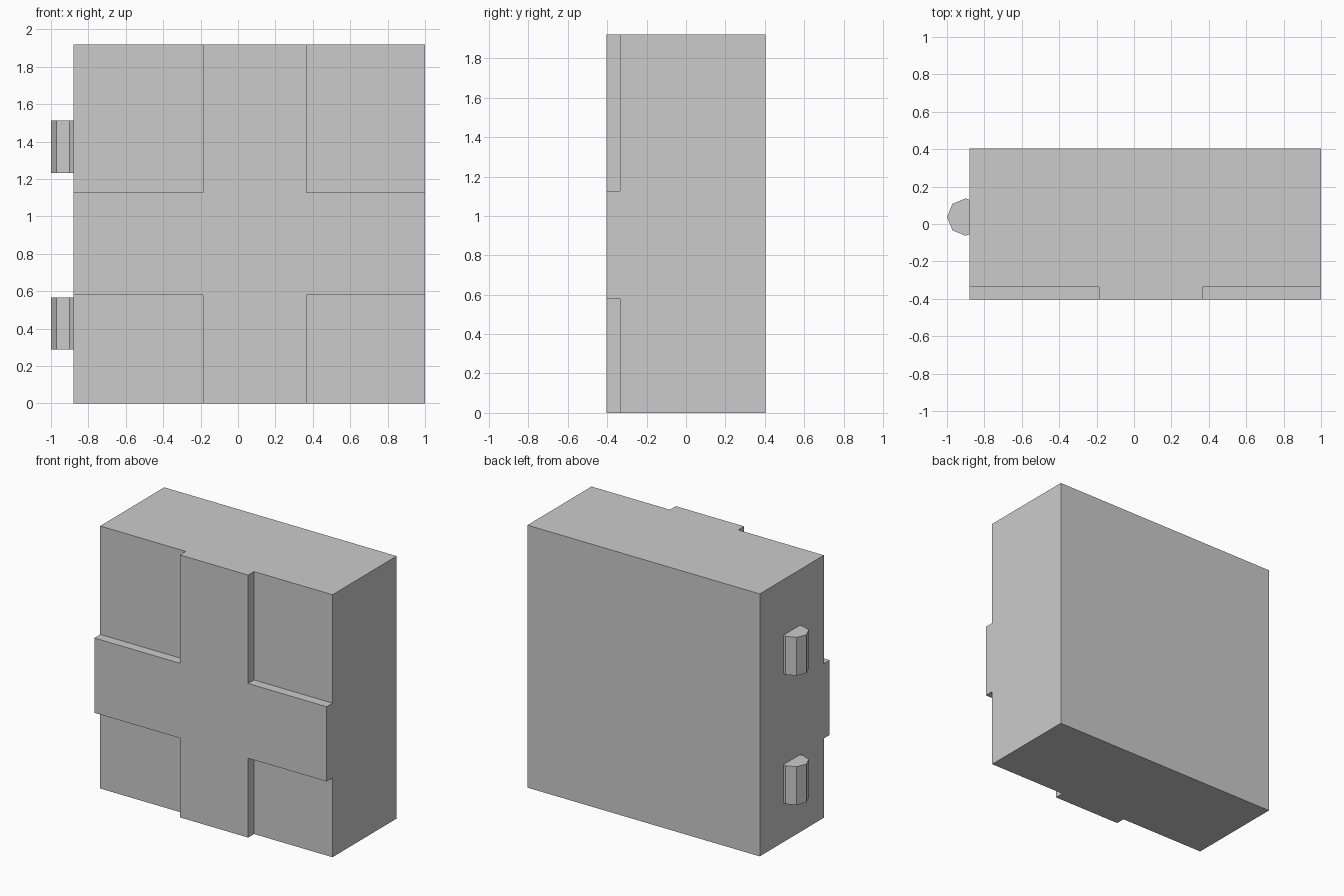
import bpy, bmesh, math
from mathutils import Vector

if "Cube" in bpy.data.objects:
    bpy.data.objects.remove(bpy.data.objects["Cube"])

X0, X1, H = -0.88, 1.0, 1.92          # body width and height
FRONT, RAISED, BACK = -0.336, -0.404, 0.404
CX, CZ = (-0.187, 0.365), (0.58, 1.127)  # cross bar limits


def finish(bm, name):
    bmesh.ops.recalc_face_normals(bm, faces=bm.faces)
    mesh = bpy.data.meshes.new(name)
    bm.to_mesh(mesh)
    bm.free()
    obj = bpy.data.objects.new(name, mesh)
    bpy.context.collection.objects.link(obj)
    return obj


# Body block, cut along the cross bar lines
bm = bmesh.new()
bmesh.ops.create_cube(bm, size=1)
bmesh.ops.scale(bm, vec=(X1 - X0, BACK - FRONT, H), verts=bm.verts)
bmesh.ops.translate(bm, vec=((X0 + X1) / 2, (FRONT + BACK) / 2, H / 2), verts=bm.verts)
for limits, axis in ((CX, Vector((1, 0, 0))), (CZ, Vector((0, 0, 1)))):
    for v in limits:
        bmesh.ops.bisect_plane(bm, geom=bm.verts[:] + bm.edges[:] + bm.faces[:],
                               plane_co=axis * v, plane_no=axis)

# Raised cross pulled out of the front
bm.normal_update()
cross = []
for f in bm.faces:
    c = f.calc_center_median()
    if f.normal.y < -0.9 and (CX[0] < c.x < CX[1] or CZ[0] < c.z < CZ[1]):
        cross.append(f)
out = bmesh.ops.extrude_face_region(bm, geom=cross)["geom"]
bmesh.ops.translate(bm, vec=(0, RAISED - FRONT, 0),
                    verts=[g for g in out if isinstance(g, bmesh.types.BMVert)])
old = [f for f in cross if f.is_valid]
if old:
    bmesh.ops.delete(bm, geom=old, context='FACES')

# Darker grey on the cross, its flush ends keep the body tone
for f in bm.faces:
    c = f.calc_center_median()
    inside = X0 + 0.001 < c.x < X1 - 0.001 and 0.001 < c.z < H - 0.001
    f.material_index = int(c.y < FRONT - 0.001 and inside)
bmesh.ops.recalc_face_normals(bm, faces=bm.faces)
bmesh.ops.dissolve_limit(bm, angle_limit=math.radians(1), verts=bm.verts,
                         edges=bm.edges, delimit={'MATERIAL'})
body = finish(bm, "door_body")
for name, grey in (("body_grey", 0.8), ("cross_grey", 0.55)):
    mat = bpy.data.materials.new(name)
    mat.diffuse_color = (grey, grey, grey, 1)
    mat.use_nodes = True
    mat.node_tree.nodes["Principled BSDF"].inputs["Base Color"].default_value = mat.diffuse_color
    body.data.materials.append(mat)

# Eight-sided hinge pins on the left edge
for name, z in (("lower_hinge", 0.427), ("upper_hinge", 1.373)):
    bm = bmesh.new()
    bmesh.ops.create_cone(bm, cap_ends=True, segments=8, radius1=0.1, radius2=0.1, depth=0.28)
    bmesh.ops.translate(bm, vec=(-0.9, 0.037, z), verts=bm.verts)
    finish(bm, name)
